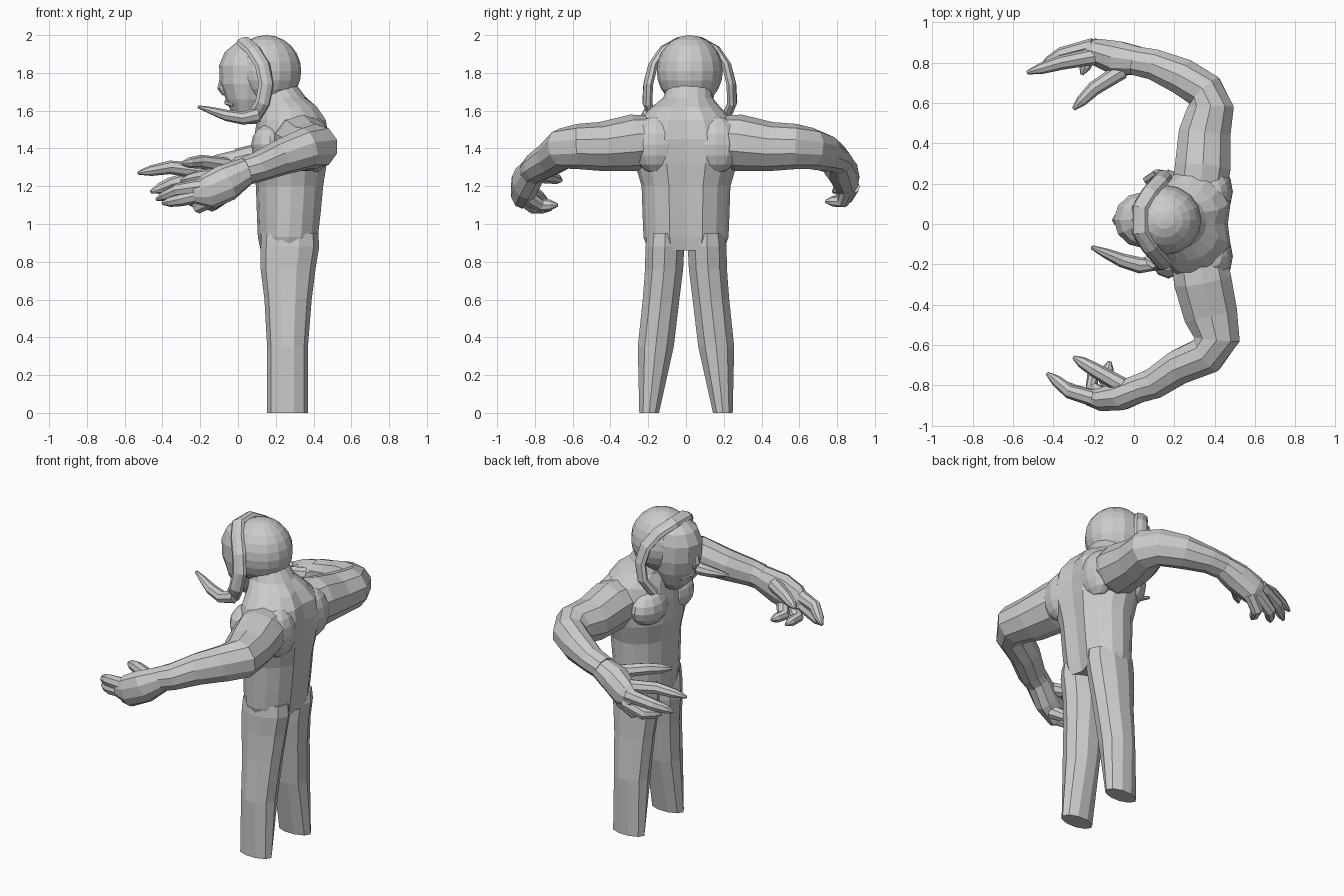
import bpy
import bmesh
import math
from mathutils import Vector, Matrix

default_cube = bpy.data.objects.get("Cube")
if default_cube:
    bpy.data.objects.remove(default_cube, do_unlink=True)

grey = bpy.data.materials.new("plain_grey")
grey.use_nodes = True
colour = (0.6, 0.6, 0.6, 1)
grey.diffuse_color = colour
grey.node_tree.nodes["Principled BSDF"].inputs["Base Color"].default_value = colour

UP = Vector((0, 0, 1))
FORE = Vector((1, 0, 0))


def finish(name, bm):
    """Turn a bmesh into a flat shaded grey object."""
    bmesh.ops.recalc_face_normals(bm, faces=bm.faces)
    mesh = bpy.data.meshes.new(name)
    bm.to_mesh(mesh)
    bm.free()
    mesh.materials.append(grey)
    obj = bpy.data.objects.new(name, mesh)
    bpy.context.collection.objects.link(obj)
    return obj


def loft(name, sections, sides=10, ref=UP, axis=None, hub=None):
    """Skin elliptical rings; each section is x, y, z, radius along ref, radius across."""
    bm = bmesh.new()
    centres = [Vector(s[:3]) for s in sections]
    rings = []
    for i, (centre, section) in enumerate(zip(centres, sections)):
        ahead = centres[min(i + 1, len(centres) - 1)]
        behind = centres[max(i - 1, 0)]
        tangent = axis or (ahead - behind).normalized()
        u = (centre - hub) if hub else ref
        u = (u - tangent * u.dot(tangent)).normalized()
        v = tangent.cross(u)
        ring = []
        for k in range(sides):
            angle = math.tau * k / sides
            offset = u * math.cos(angle) * section[3] + v * math.sin(angle) * section[4]
            ring.append(bm.verts.new(centre + offset))
        rings.append(ring)
    for lower, upper in zip(rings, rings[1:]):
        for k in range(sides):
            n = (k + 1) % sides
            bm.faces.new((lower[k], lower[n], upper[n], upper[k]))
    bm.faces.new(rings[0][::-1])
    bm.faces.new(rings[-1])
    return finish(name, bm)


def ball(name, centre, radii, segments=12, rows=8):
    """Low-poly ellipsoid."""
    bm = bmesh.new()
    bmesh.ops.create_uvsphere(bm, u_segments=segments, v_segments=rows, radius=1)
    bmesh.ops.transform(bm, matrix=Matrix.Translation(centre) @ Matrix.Diagonal((*radii, 1)),
                        verts=bm.verts)
    return finish(name, bm)


# Torso and neck, with a groove down the spine
torso = loft("torso", [
    (.27, 0, .86, .15, .2), (.27, 0, .93, .165, .225), (.275, 0, 1.05, .175, .23),
    (.28, 0, 1.2, .185, .235), (.28, 0, 1.32, .205, .27), (.29, 0, 1.45, .205, .29),
    (.29, 0, 1.55, .19, .25), (.27, 0, 1.62, .16, .18), (.23, .01, 1.67, .13, .13),
    (.19, .02, 1.75, .11, .11)], sides=16, ref=FORE, axis=UP)
for vert in torso.data.vertices:
    if abs(vert.co.y) < .02 and vert.co.x > .42:
        vert.co.x -= .03

# Legs, chest and shoulder blades on both sides
for side, y in (("left", 1), ("right", -1)):
    loft(side + "_leg", [
        (.262, .195 * y, 0, .108, .055), (.262, .16 * y, .35, .108, .1),
        (.265, .132 * y, .6, .125, .102), (.265, .116 * y, .76, .145, .106),
        (.275, .112 * y, .88, .155, .108), (.275, .11 * y, .95, .15, .1)],
        ref=FORE, axis=UP)
    ball(side + "_chest_muscle", (.17, .13 * y, 1.42), (.1, .14, .11))
    ball(side + "_shoulder_blade", (.4, .16 * y, 1.42), (.09, .13, .15))

# Arms run out from the shoulders and bend forward at the elbows
loft("left_arm", [
    (.31, .08, 1.45, .12, .14), (.34, .28, 1.43, .15, .145), (.35, .45, 1.41, .13, .135),
    (.38, .58, 1.41, .12, .12), (.35, .66, 1.4, .11, .1), (.24, .73, 1.38, .1, .095),
    (.1, .79, 1.35, .075, .08), (0, .81, 1.33, .07, .075)])
loft("right_arm", [
    (.31, -.08, 1.45, .12, .14), (.34, -.28, 1.43, .15, .15), (.38, -.45, 1.41, .13, .14),
    (.41, -.57, 1.41, .12, .12), (.36, -.65, 1.4, .11, .1), (.22, -.71, 1.35, .095, .09),
    (.1, -.79, 1.3, .08, .08), (.04, -.81, 1.28, .075, .075)])

# Palms
loft("left_palm", [
    (.02, .81, 1.33, .068, .073), (-.08, .82, 1.29, .085, .09),
    (-.18, .85, 1.23, .09, .07), (-.25, .86, 1.22, .05, .045)])
loft("right_palm", [
    (.06, -.8, 1.29, .07, .073), (-.06, -.85, 1.22, .1, .075),
    (-.16, -.87, 1.17, .095, .06), (-.23, -.86, 1.16, .05, .04)])

# Fingers: root, knuckle and tip
fingers = {
    "left_thumb": ((-.06, .76, 1.31), (-.2, .67, 1.33), (-.3, .57, 1.32)),
    "left_index_finger": ((-.2, .83, 1.28), (-.36, .8, 1.3), (-.53, .75, 1.27)),
    "left_middle_finger": ((-.2, .88, 1.25), (-.36, .84, 1.21), (-.46, .78, 1.17)),
    "left_ring_finger": ((-.18, .88, 1.2), (-.3, .85, 1.14), (-.37, .77, 1.13)),
    "left_little_finger": ((-.15, .86, 1.19), (-.22, .83, 1.12), (-.26, .74, 1.12)),
    "right_thumb": ((-.06, -.8, 1.26), (-.2, -.72, 1.25), (-.3, -.66, 1.23)),
    "right_index_finger": ((-.18, -.87, 1.2), (-.32, -.83, 1.18), (-.43, -.74, 1.13)),
    "right_middle_finger": ((-.18, -.87, 1.16), (-.3, -.83, 1.13), (-.4, -.78, 1.11)),
    "right_ring_finger": ((-.14, -.86, 1.13), (-.21, -.81, 1.09), (-.2, -.71, 1.08)),
    "right_little_finger": ((-.09, -.84, 1.14), (-.14, -.77, 1.1), (-.12, -.68, 1.1)),
}
for name, joints in fingers.items():
    root, knuckle, tip = (Vector(j) for j in joints)
    last = knuckle.lerp(tip, .6)
    path = zip((root, knuckle, last, tip), (.042, .036, .028, .009))
    loft(name, [(*point, r, r) for point, r in path], sides=8)

# Head: round skull, face and jaw
ball("skull", (.15, .02, 1.81), (.185, .175, .19), segments=16, rows=12)
loft("face", [
    (.07, .02, 1.53, .05, .05), (.05, .02, 1.58, .08, .09), (.05, .02, 1.66, .115, .125),
    (.05, .02, 1.74, .145, .14), (.05, .02, 1.84, .15, .14), (.05, .02, 1.91, .12, .12),
    (.06, .02, 1.96, .07, .07)], sides=12, ref=FORE, axis=UP)
loft("nose", [
    (-.08, .02, 1.78, .015, .015), (-.085, .02, 1.72, .025, .028),
    (-.065, .02, 1.69, .02, .02)], sides=6, ref=FORE)
loft("mouth", [
    (-.02, -.05, 1.63, .01, .012), (-.055, .02, 1.645, .018, .02),
    (-.02, .09, 1.63, .01, .012)], sides=6)

# Flat band arching over the head from jaw to jaw
half = [(.08, .19, 1.56), (.13, .225, 1.64), (.15, .22, 1.74), (.13, .195, 1.84),
        (.08, .14, 1.92), (.03, .06, 1.965)]
arch = half + [(x, -y, z) for x, y, z in reversed(half)]
loft("head_band", [(x, y + .02, z, .025, .042) for x, y, z in arch],
     sides=8, hub=Vector((.08, .02, 1.75)))

# Tapering boom curving from the band past the mouth
loft("mouth_boom", [
    (.11, -.2, 1.58, .04, .03), (.03, -.205, 1.56, .035, .04), (-.06, -.18, 1.575, .03, .035),
    (-.14, -.145, 1.6, .02, .025), (-.21, -.115, 1.62, .008, .01)], sides=8)
